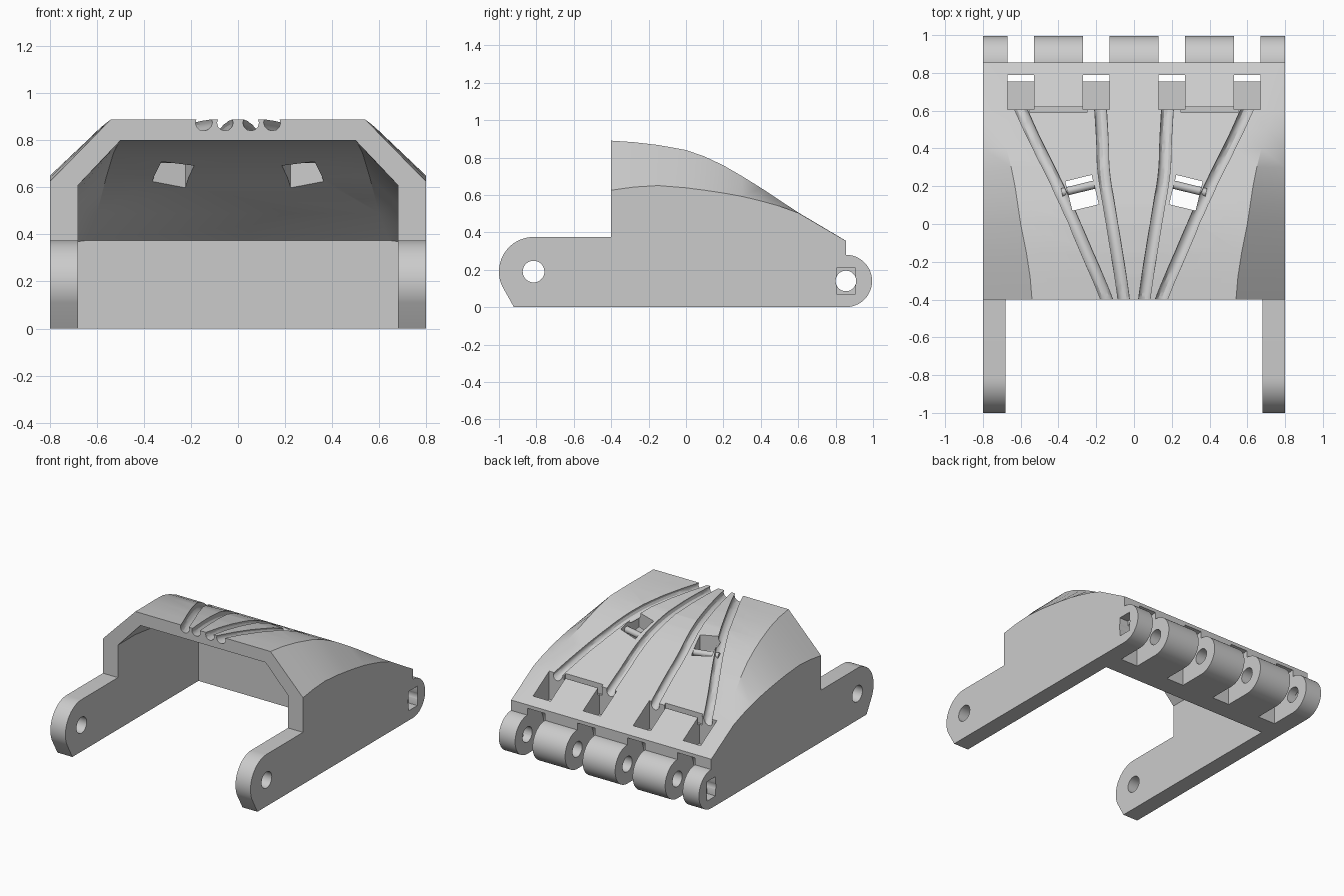
import bpy, bmesh, math
from mathutils import Matrix, Vector

cube = bpy.data.objects.get("Cube")
if cube:
    bpy.data.objects.remove(cube)

grey = bpy.data.materials.new("light_grey")
grey.use_nodes = True
grey.diffuse_color = (0.6, 0.6, 0.6, 1)
grey.node_tree.nodes["Principled BSDF"].inputs["Base Color"].default_value = (0.6, 0.6, 0.6, 1)


def make(name, bm):
    bmesh.ops.recalc_face_normals(bm, faces=bm.faces)
    mesh = bpy.data.meshes.new(name)
    bm.to_mesh(mesh)
    bm.free()
    mesh.materials.append(grey)
    ob = bpy.data.objects.new(name, mesh)
    bpy.context.collection.objects.link(ob)
    return ob


def box(name, x0, x1, y0, y1, z0, z1, turn=0):
    bm = bmesh.new()
    mid = Vector((x0 + x1, y0 + y1, z0 + z1)) / 2
    size = Matrix.Diagonal((x1 - x0, y1 - y0, z1 - z0, 1))
    bmesh.ops.create_cube(bm, size=1, matrix=Matrix.Translation(mid) @ Matrix.Rotation(turn, 4, "Z") @ size)
    return make(name, bm)


def rod(name, x0, x1, y, z, r, turn=0, sides=48):
    bm = bmesh.new()
    place = Matrix.Translation(((x0 + x1) / 2, y, z)) @ Matrix.Rotation(turn, 4, "Z")
    bmesh.ops.create_cone(bm, cap_ends=True, segments=sides, radius1=r, radius2=r, depth=x1 - x0,
                          matrix=place @ Matrix.Rotation(math.pi / 2, 4, "Y"))
    return make(name, bm)


def loft(name, rings):
    bm = bmesh.new()
    loops = [[bm.verts.new(p) for p in ring] for ring in rings]
    for a, b in zip(loops, loops[1:]):
        for i in range(len(a)):
            j = (i + 1) % len(a)
            bm.faces.new((a[i], a[j], b[j], b[i]))
    bm.faces.new(loops[0])
    bm.faces.new(loops[-1])
    return make(name, bm)


def cut(target, cutter, keep=False):
    mod = target.modifiers.new("cut", "BOOLEAN")
    mod.operation, mod.solver, mod.object = "DIFFERENCE", "EXACT", cutter
    bpy.context.view_layer.objects.active = target
    bpy.ops.object.modifier_apply(modifier=mod.name)
    if not keep:
        bpy.data.objects.remove(cutter)


def smooth(ob):
    bpy.ops.object.select_all(action="DESELECT")
    ob.select_set(True)
    bpy.context.view_layer.objects.active = ob
    bpy.ops.object.shade_smooth_by_angle(angle=math.radians(30))


def section(y, half, edge, shoulder, top, floor):
    right = [(half, y, floor), (half, y, edge), (shoulder, y, top)]
    return right + [(-x, y, z) for x, y, z in reversed(right)]


# Outer shell stations: y, wall edge height, shoulder x, top height
OUTER = [(-.4, .625, .54, .89), (-.28, .642, .55, .882), (-.15, .65, .57, .867), (0, .638, .6, .84),
         (.1, .625, .615, .805), (.2, .61, .63, .758), (.3, .592, .65, .7), (.4, .568, .675, .638),
         (.5, .54, .7, .572), (.6, .504, .74, .506), (.855, .354, .76, .355)]
# Hollow stations: y, wall edge height, shoulder x, ceiling height
INNER = [(-.45, .61, .5, .8), (-.4, .61, .5, .8), (-.2, .61, .51, .785), (0, .585, .53, .745),
         (.2, .53, .56, .645), (.4, .44, .6, .49), (.52, .37, .64, .375)]
body = loft("palm_shell", [section(y, .8, e, s, t, 0) for y, e, s, t in OUTER])
cut(body, loft("hollow", [section(y, .68, e, s, t, -.1) for y, e, s, t in INNER]))


def top_at(y):
    for a, b in zip(OUTER, OUTER[1:]):
        if y <= b[0]:
            return a[3] + (b[3] - a[3]) * (y - a[0]) / (b[0] - a[0])
    return OUTER[-1][3]


# Cord channels sunk into the top
def channel(points, side):
    data = bpy.data.curves.new("channel", "CURVE")
    data.dimensions = "3D"
    data.bevel_depth, data.bevel_resolution, data.use_fill_caps = .034, 4, True
    data.resolution_u = 6
    spline = data.splines.new("BEZIER")
    spline.bezier_points.add(len(points) - 1)
    for bp, (x, y) in zip(spline.bezier_points, points):
        bp.co = (side * x, y, top_at(y) - .015)
        bp.handle_left_type = bp.handle_right_type = "AUTO"
    ob = bpy.data.objects.new("channel", data)
    bpy.context.collection.objects.link(ob)
    bpy.ops.object.select_all(action="DESELECT")
    ob.select_set(True)
    bpy.context.view_layer.objects.active = ob
    bpy.ops.object.convert(target="MESH")
    return bpy.context.view_layer.objects.active


PATHS = [[(.62, .65), (.53, .45), (.44, .27), (.35, .08), (.25, -.15), (.16, -.36), (.13, -.44)],
         [(.18, .65), (.168, .45), (.16, .27), (.13, .08), (.092, -.15), (.06, -.36), (.05, -.44)]]
for side in (-1, 1):
    for path in PATHS:
        cut(body, channel(path, side))

# Finger slots with cord pits above, and the shallow groove joining each pair
for side in (-1, 1):
    for x in (.2, .6):
        lo, hi = side * x - .07, side * x + .07
        cut(body, rod("slot", lo, hi, .855, .14, .19))
        cut(body, box("slot_floor", lo, hi, .665, .9, -.1, .14))
        cut(body, box("pit", lo, hi, .605, .79, .3, .7))
    mid = side * .4
    cut(body, box("groove", mid - .15, mid + .15, .59, .62, .44, .7))
    # Strap window and its crossbar
    cut(body, box("window", side * .275 - .072, side * .275 + .072, .085, .245, .5, 1, -side * .24))
    smooth(rod(("right" if side < 0 else "left") + "_strap_bar", side * .285 - .1, side * .285 + .1,
               .19, .725, .022, -side * .24, 24))

# Knuckle barrels along the finger hinge
axle = rod("axle_hole", -1, 1, .855, .14, .055)
cut(body, axle, keep=True)
sockets = [box("socket", s * .8 - .07, s * .8 + .07, .805, .905, .07, .21) for s in (-1, 1)]
for s in sockets:
    cut(body, s, keep=True)
for i, (x0, x1) in enumerate([(-.8, -.67), (-.53, -.27), (-.13, .13), (.27, .53), (.67, .8)]):
    knuckle = rod("knuckle_%d" % (i + 1), x0, x1, .855, .14, .14)
    cut(knuckle, axle, keep=True)
    if i in (0, 4):
        cut(knuckle, sockets[i // 4], keep=True)
    smooth(knuckle)
for helper in [axle] + sockets:
    bpy.data.objects.remove(helper)
smooth(body)

# Wrist arms with rounded ends and pivot holes
arc = [math.radians(90 + 115 * i / 20) for i in range(21)]
outline = [(-.4, 0), (-.4, .375)]
outline += [(-.815 + .185 * math.cos(a), .19 + .185 * math.sin(a)) for a in arc] + [(-.92, 0)]
for side, label in ((-1, "right"), (1, "left")):
    arm = loft(label + "_wrist_arm", [[(side * x, y, z) for y, z in outline] for x in (.68, .8)])
    cut(arm, rod("pivot", side * .74 - .1, side * .74 + .1, -.815, .19, .058))
    smooth(arm)
